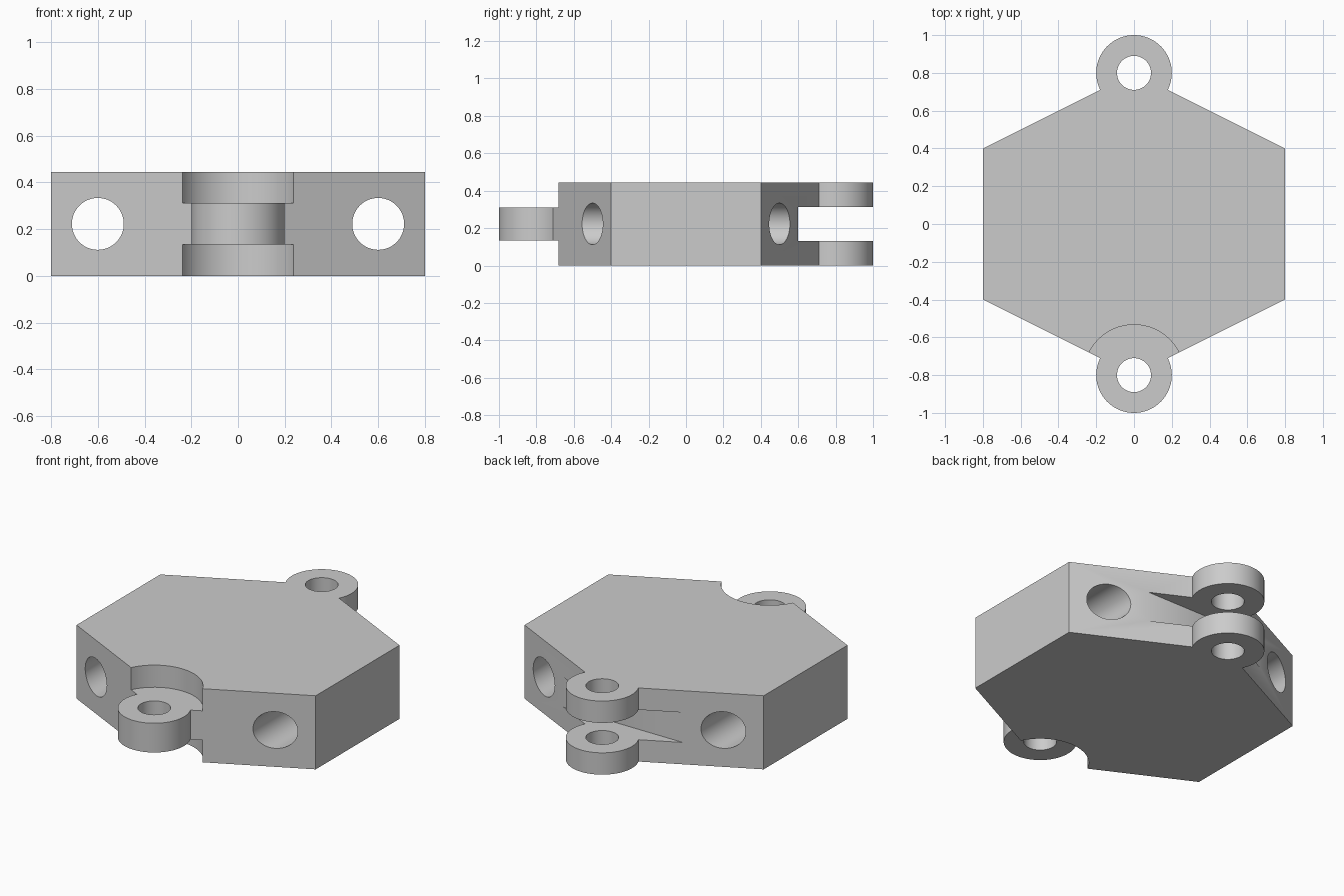
import bpy, bmesh, math

if "Cube" in bpy.data.objects:
    bpy.data.objects.remove(bpy.data.objects["Cube"])

HEIGHT, MID = 0.445, 0.2225
PIVOT = 0.8          # distance of each hinge axis from the centre
LUG_LOW, LUG_HIGH = 0.134, 0.311
SLOT_LOW, SLOT_HIGH = 0.132, 0.313

grey = bpy.data.materials.new("light grey")
grey.diffuse_color = (0.6, 0.6, 0.6, 1)
grey.use_nodes = True
grey.node_tree.nodes["Principled BSDF"].inputs["Base Color"].default_value = grey.diffuse_color


def cylinder(name, radius, depth, loc, rot=(0, 0, 0)):
    bpy.ops.mesh.primitive_cylinder_add(vertices=64, radius=radius, depth=depth,
                                        location=loc, rotation=rot)
    bpy.context.object.name = name
    return bpy.context.object


def box(name, size, loc):
    bpy.ops.mesh.primitive_cube_add(size=1, location=loc)
    ob = bpy.context.object
    ob.name, ob.scale = name, size
    return ob


def cut(target, cutter):
    mod = target.modifiers.new("cut", 'BOOLEAN')
    mod.operation, mod.solver, mod.object = 'DIFFERENCE', 'EXACT', cutter
    bpy.context.view_layer.objects.active = target
    bpy.ops.object.modifier_apply(modifier=mod.name)
    bpy.data.objects.remove(cutter, do_unlink=True)


# Outline: hexagon whose front and back corners carry round hinge knuckles
def knuckle_arc(sign, steps=46, radius=0.2):
    start = -math.atan(0.5)
    sweep = math.pi - 2 * start
    angles = [start + sweep * i / steps for i in range(steps + 1)]
    return [(sign * radius * math.cos(a), sign * (PIVOT + radius * math.sin(a)))
            for a in angles]


outline = ([(0.8, -0.4), (0.8, 0.4)] + knuckle_arc(1)
           + [(-0.8, 0.4), (-0.8, -0.4)] + knuckle_arc(-1))

# Hexagonal link body
bm = bmesh.new()
base = bm.faces.new([bm.verts.new((x, y, 0)) for x, y in outline])
top = bmesh.ops.extrude_face_region(bm, geom=[base])["geom"]
bmesh.ops.translate(bm, vec=(0, 0, HEIGHT),
                    verts=[v for v in top if isinstance(v, bmesh.types.BMVert)])
bmesh.ops.recalc_face_normals(bm, faces=bm.faces)
mesh = bpy.data.meshes.new("link_body")
bm.to_mesh(mesh)
bm.free()
body = bpy.data.objects.new("link_body", mesh)
bpy.context.collection.objects.link(body)
mesh.materials.append(grey)

# Round reliefs above and below the front lug
for low, high in ((LUG_HIGH, HEIGHT + 0.1), (-0.1, LUG_LOW)):
    cut(body, cylinder("relief_cutter", 0.267, high - low,
                       (0, -PIVOT, (low + high) / 2)))

# Slot that splits the back knuckle into a fork
cut(body, box("slot_cutter", (2, 1, SLOT_HIGH - SLOT_LOW),
              (0, 1.1, (SLOT_LOW + SLOT_HIGH) / 2)))

# Hinge pin holes
for y in (-PIVOT, PIVOT):
    cut(body, cylinder("pin_cutter", 0.09, 1, (0, y, MID)))

# Through holes running front to back
for x in (-0.6, 0.6):
    cut(body, cylinder("through_cutter", 0.111, 3, (x, 0, MID), (math.pi / 2, 0, 0)))

bpy.ops.object.select_all(action='DESELECT')
body.select_set(True)
bpy.context.view_layer.objects.active = body
bpy.ops.object.shade_smooth_by_angle(angle=math.radians(30))
